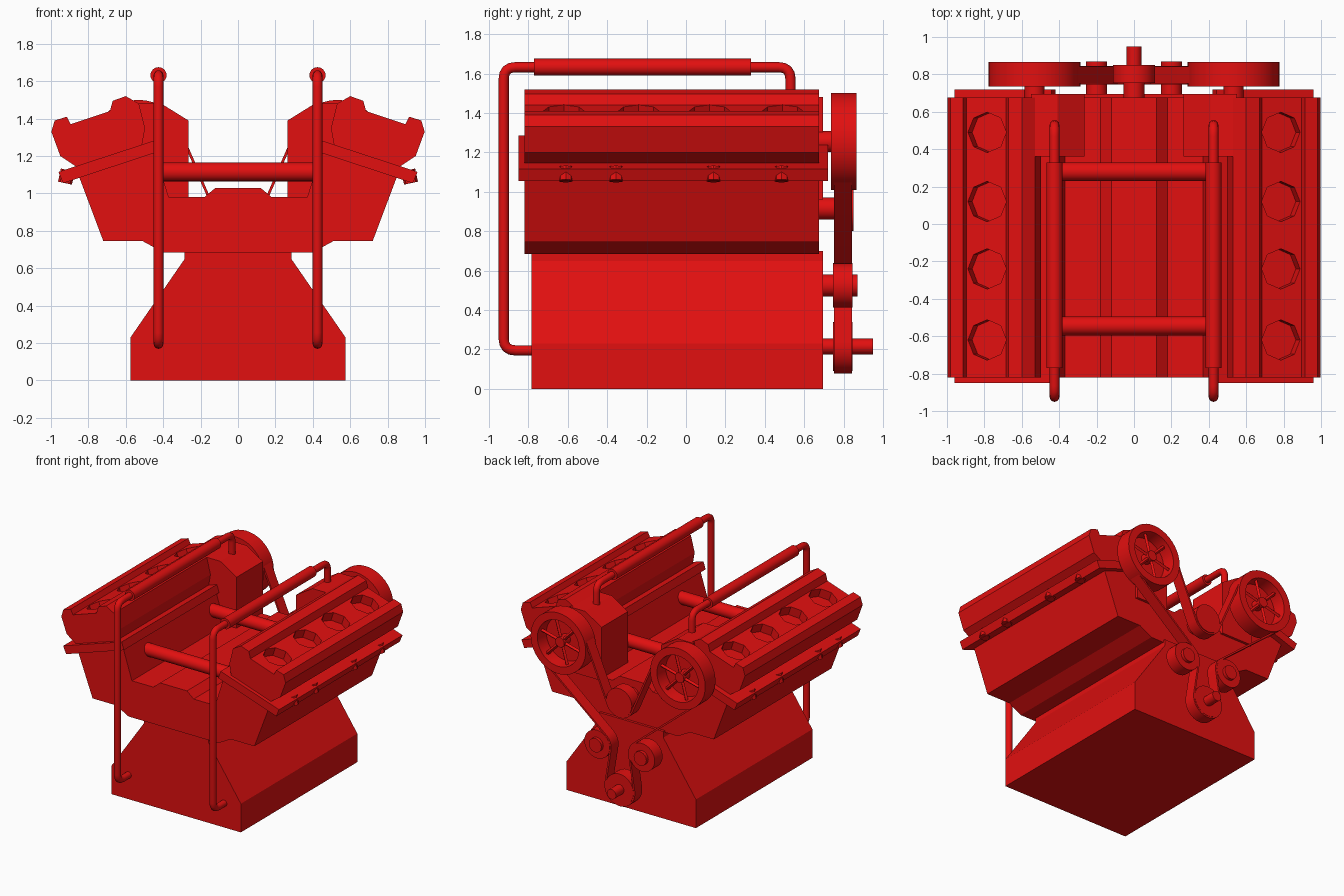
import bpy, bmesh, math
from mathutils import Vector, Matrix

cube = bpy.data.objects.get("Cube")
if cube:
    bpy.data.objects.remove(cube)

red = bpy.data.materials.new("engine red")
red.use_nodes = True
red.diffuse_color = (0.76, 0.005, 0.005, 1)
red.node_tree.nodes["Principled BSDF"].inputs["Base Color"].default_value = red.diffuse_color


def finish(name, bm, smooth=False):
    bmesh.ops.recalc_face_normals(bm, faces=bm.faces)
    me = bpy.data.meshes.new(name)
    bm.to_mesh(me)
    bm.free()
    me.materials.append(red)
    ob = bpy.data.objects.new(name, me)
    bpy.context.scene.collection.objects.link(ob)
    if smooth:
        bpy.ops.object.select_all(action='DESELECT')
        ob.select_set(True)
        bpy.context.view_layer.objects.active = ob
        bpy.ops.object.shade_smooth_by_angle(angle=math.radians(35))
    return ob


def prism(name, pts, y0, y1, side=1):
    """Extrude an x-z outline along y; side = -1 mirrors it."""
    bm = bmesh.new()
    face = bm.faces.new([bm.verts.new((x * side, y0, z)) for x, z in pts])
    ext = bmesh.ops.extrude_face_region(bm, geom=[face])
    verts = [v for v in ext["geom"] if isinstance(v, bmesh.types.BMVert)]
    bmesh.ops.translate(bm, verts=verts, vec=(0, y1 - y0, 0))
    return finish(name, bm)


def symmetric(half):
    return half + [(-x, z) for x, z in reversed(half)]


def rod(name, a, b, r, sides=24, smooth=True):
    """Cylinder between two points."""
    a, b = Vector(a), Vector(b)
    d = b - a
    bm = bmesh.new()
    m = Matrix.Translation((a + b) / 2) @ d.to_track_quat('Z', 'Y').to_matrix().to_4x4()
    bmesh.ops.create_cone(bm, cap_ends=True, segments=sides, radius1=r, radius2=r,
                          depth=d.length, matrix=m)
    return finish(name, bm, smooth)


def lathe(name, x, z, profile, sides=40):
    """Revolve a closed (radius, y) profile about an axis along y."""
    bm = bmesh.new()
    rings = [[bm.verts.new((x + r * math.cos(a), y, z + r * math.sin(a))) for r, y in profile]
             for a in (math.tau * i / sides for i in range(sides))]
    n = len(profile)
    for i in range(sides):
        p, q = rings[i], rings[(i + 1) % sides]
        for j in range(n):
            k = (j + 1) % n
            bm.faces.new((p[j], p[k], q[k], q[j]))
    return finish(name, bm, True)


def tube(name, pts, r, bend=0.06, sides=16):
    """Pipe through points with rounded corners."""
    pts = [Vector(p) for p in pts]
    path = [pts[0]]
    for p, c, n in zip(pts, pts[1:], pts[2:]):
        a = c + (p - c).normalized() * bend
        b = c + (n - c).normalized() * bend
        path += [a * (1 - t) ** 2 + c * 2 * t * (1 - t) + b * t * t for t in (0, .25, .5, .75, 1)]
    path.append(pts[-1])
    bm = bmesh.new()
    side = Vector((1, 0, 0))
    rings = []
    for i, p in enumerate(path):
        d = (path[min(i + 1, len(path) - 1)] - path[max(i - 1, 0)]).normalized()
        up = d.cross(side)
        rings.append([bm.verts.new(p + r * (side * math.cos(t) + up * math.sin(t)))
                      for t in (math.tau * k / sides for k in range(sides))])
    for p, q in zip(rings, rings[1:]):
        for k in range(sides):
            m = (k + 1) % sides
            bm.faces.new((p[k], p[m], q[m], q[k]))
    bm.faces.new(rings[0])
    bm.faces.new(rings[-1])
    return finish(name, bm, True)


# Crankcase and V-shaped cylinder block
prism("crankcase", symmetric([(.575, 0), (.575, .23), (.285, .65), (.285, .70)]), -.785, .695)
prism("cylinder_block", symmetric([(.4, .685), (.51, .745), (.72, .745), (.85, 1.09), (.45, 1.23),
                                   (.37, .98), (.18, .98), (.12, 1.03)]), -.82, .675)

# Cylinder banks
cover = [(.845, 1.13), (.95, 1.2), (.998, 1.33), (.98, 1.39), (.915, 1.41), (.895, 1.37),
         (.685, 1.44), (.67, 1.495), (.6, 1.52), (.53, 1.48), (.497, 1.35), (.52, 1.22)]
for s, tag in ((1, "left"), (-1, "right")):
    head = prism("valve_cover_" + tag, cover, -.82, .675, s)
    for y in (.49, .12, -.24, -.62):
        axis = Vector((.316 * s, 0, .949))
        mid = Vector((.785 * s, y, 1.405))
        cut = rod("plug_hole_cutter", mid - axis * .07, mid + axis * .1, .108, 8, False)
        cut.hide_render = True
        cut.hide_set(True)
        mod = head.modifiers.new("plug_hole", 'BOOLEAN')
        mod.operation, mod.solver, mod.object = 'DIFFERENCE', 'EXACT', cut
    prism("head_plate_" + tag, [(.935, 1.055), (.96, 1.115), (.44, 1.285), (.42, 1.225)],
          -.85, .72, s)
    for y in (-.61, -.355, .14, .485):
        rod("plate_bolt_" + tag, (.91 * s, y, 1.125), (.925 * s, y, 1.055), .038, 8, False)

    # Accessory housing behind each large wheel
    prism("accessory_housing_" + tag, [(.265, .96), (.265, 1.39), (.41, 1.48), (.55, 1.48),
                                       (.55, .96)], .36, .695, s)

    # Outer rail with a thicker sleeve
    x = .425 * s
    tube("rail_pipe_" + tag, [(x, -.77, .195), (x, -.925, .195), (x, -.925, 1.632),
                              (x, .53, 1.632), (x, .53, 1.4)], .026)
    rod("rail_sleeve_" + tag, (x, -.77, 1.632), (x, .33, 1.632), .043)

    # Large spoked wheel
    wx, wz = .532 * s, 1.255
    lathe("wheel_rim_" + tag, wx, wz, [(.245, .735), (.245, .865), (.185, .865), (.175, .76),
                                       (.175, .735)])
    rod("wheel_back_" + tag, (wx, .735, wz), (wx, .765, wz), .18, 40)
    rod("wheel_shaft_" + tag, (wx, .66, wz), (wx, .74, wz), .053)
    rod("wheel_hub_" + tag, (wx, .76, wz), (wx, .845, wz), .04)
    for k in range(6):
        t = math.tau * k / 6 + .25
        rod("wheel_spoke_" + tag, (wx, .82, wz),
            (wx + .18 * math.cos(t), .82, wz + .18 * math.sin(t)), .014, 4, False)

    # Guide pulley
    rod("guide_pulley_" + tag, (.2 * s, .745, .525), (.2 * s, .845, .525), .113, 32)
    rod("guide_shaft_" + tag, (.2 * s, .68, .525), (.2 * s, .87, .525), .056)

# Centre pulleys
rod("crank_pulley", (0, .745, .215), (0, .845, .215), .124, 32)
rod("crank_shaft", (0, .68, .215), (0, .948, .215), .04)
rod("centre_pulley", (0, .755, .915), (0, .85, .915), .113, 32)
rod("centre_shaft", (0, .66, .915), (0, .76, .915), .056)

# Serpentine belt: tangent lines and arcs; a negative radius runs the pulley backwards
stops = [(0, .215, .129), (.2, .525, -.118), (.532, 1.255, .235),
         (0, .915, -.118), (-.532, 1.255, .235), (-.2, .525, -.118)]
angles = []
for (x1, z1, s1), (x2, z2, s2) in zip(stops, stops[1:] + stops[:1]):
    angles.append(math.atan2(z2 - z1, x2 - x1) + math.asin((s1 - s2) / math.hypot(x2 - x1, z2 - z1)))
bm = bmesh.new()
sections = []
for i, (x, z, s) in enumerate(stops):
    start = angles[i - 1]
    sweep = (angles[i] - start) % math.tau
    if s < 0:
        sweep -= math.tau
    for k in range(17):
        t = start + sweep * k / 16
        n = (math.sin(t), -math.cos(t))
        sections.append([bm.verts.new((x + (s + o) * n[0], y, z + (s + o) * n[1]))
                         for o, y in ((-.007, .75), (.007, .75), (.007, .843), (-.007, .843))])
for p, q in zip(sections, sections[1:] + sections[:1]):
    for j in range(4):
        m = (j + 1) % 4
        bm.faces.new((p[j], p[m], q[m], q[j]))
finish("drive_belt", bm, True)

# Cross pipes joining the two banks
for y, tag in ((-.545, "front"), (.28, "back")):
    rod("cross_pipe_" + tag, (-.45, y, 1.115), (.45, y, 1.115), .05)
